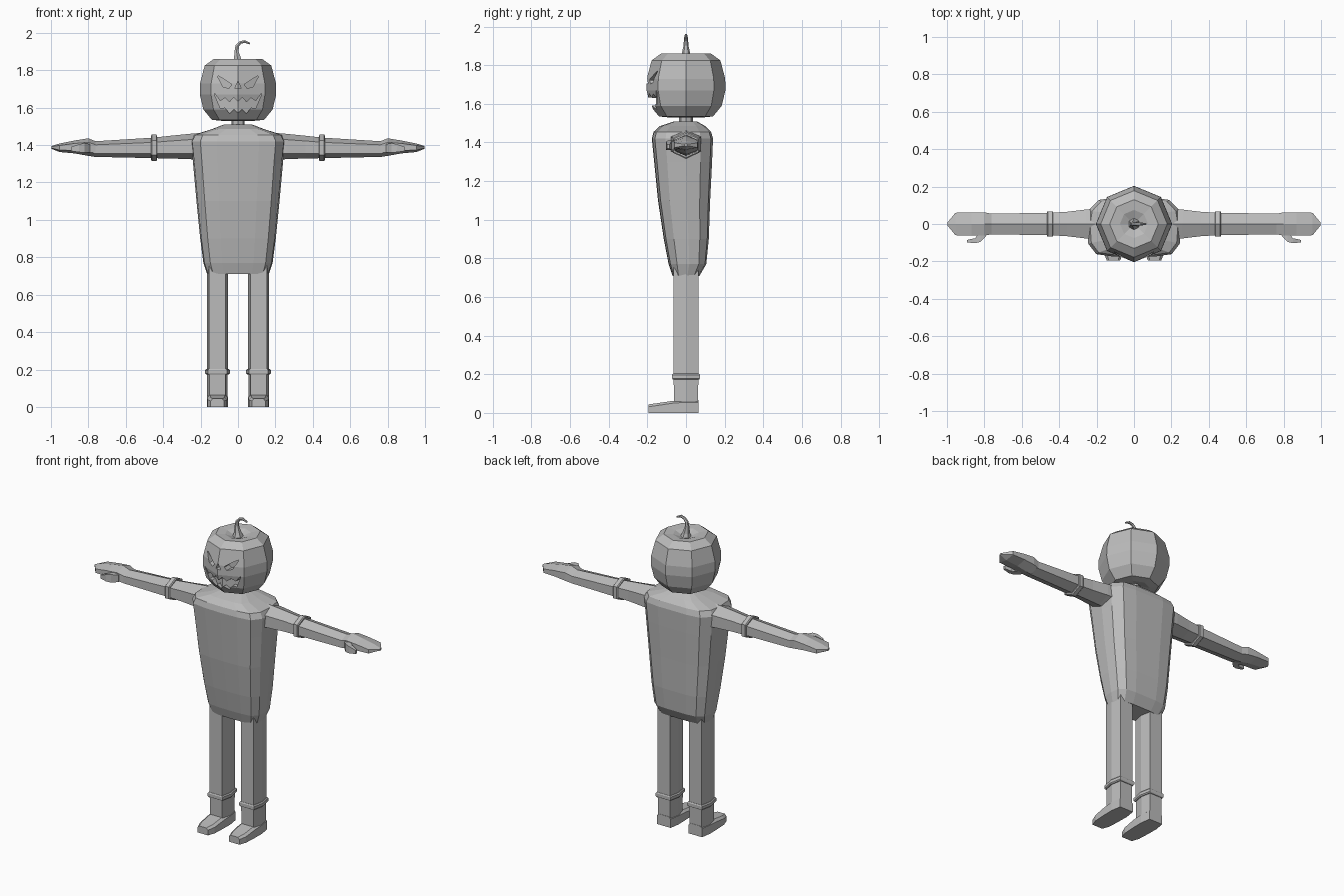
import bpy, bmesh
from math import sin, cos, pi
from mathutils import Vector

cube = bpy.data.objects.get("Cube")
if cube:
    bpy.data.objects.remove(cube)

GREY = (0.5, 0.5, 0.5, 1)
mat = bpy.data.materials.new("plain grey")
mat.use_nodes = True
mat.diffuse_color = GREY
mat.node_tree.nodes["Principled BSDF"].inputs["Base Color"].default_value = GREY


def loft(name, rings, mirror=False):
    """Skin a list of equal-length rings and cap both ends."""
    bm = bmesh.new()
    rows = [[bm.verts.new(p) for p in ring] for ring in rings]
    n = len(rows[0])
    for a, b in zip(rows, rows[1:]):
        for i in range(n):
            j = (i + 1) % n
            bm.faces.new((a[i], a[j], b[j], b[i]))
    bm.faces.new(rows[0][::-1])
    bm.faces.new(rows[-1])
    bmesh.ops.recalc_face_normals(bm, faces=bm.faces)
    me = bpy.data.meshes.new(name)
    bm.to_mesh(me)
    bm.free()
    me.materials.append(mat)
    ob = bpy.data.objects.new(name, me)
    bpy.context.collection.objects.link(ob)
    if mirror:
        mod = ob.modifiers.new("Mirror", "MIRROR")
        mod.use_axis = (True, False, False)
    return ob


def polygon(n, r, z, cx=0.0):
    return [(cx + r * cos(2 * pi * i / n), r * sin(2 * pi * i / n), z) for i in range(n)]


# Torso: rounded-box sections (z, half width, front y, back y)
def torso_ring(z, w, front, back):
    mid, half = (front + back) / 2, (back - front) / 2
    shape = [(0, -1), (.45, -.98), (.8, -.9), (.97, -.55), (1, .1), (.95, .6), (.75, .93), (.4, 1)]
    shape += [(0, 1)] + [(-x, y) for x, y in shape[:0:-1]]
    return [(x * w, mid + y * half, z) for x, y in shape]


loft("torso", [torso_ring(*s) for s in (
    (.71, .165, -.07, .07), (.77, .185, -.09, .105), (.9, .202, -.115, .118),
    (1.1, .222, -.145, .125), (1.3, .24, -.165, .135), (1.42, .252, -.177, .14),
    (1.455, .235, -.168, .13), (1.485, .14, -.135, .1), (1.51, .075, -.06, .055))])
loft("neck", [polygon(8, r, z) for r, z in ((.05, 1.48), (.036, 1.51), (.036, 1.56))])


# Arms: hexagons with a ridge along the top and bottom (x, half depth, bottom, top)
def arm_ring(x, d, lo, hi):
    m, q = (lo + hi) / 2, (hi - lo) * .27
    return [(x, 0, hi), (x, d, m + q), (x, d, m - q), (x, 0, lo), (x, -d, m - q), (x, -d, m + q)]


loft("arm", [arm_ring(*s) for s in (
    (.2, .08, 1.32, 1.465), (.26, .077, 1.325, 1.46), (.36, .065, 1.328, 1.45),
    (.45, .06, 1.33, 1.44), (.77, .055, 1.337, 1.42))], True)
loft("cuff_band", [arm_ring(*s) for s in (
    (.432, .064, 1.322, 1.448), (.437, .068, 1.315, 1.456),
    (.461, .068, 1.315, 1.456), (.466, .064, 1.322, 1.448))], True)
loft("hand", [arm_ring(*s) for s in (
    (.76, .055, 1.337, 1.42), (.8, .062, 1.342, 1.436), (.87, .062, 1.355, 1.425),
    (.955, .06, 1.363, 1.408), (.997, .008, 1.38, 1.395))], True)
loft("thumb", [[(x, y0, z0), (x, y1, z0), (x, y1, z1), (x, y0, z1)] for x, y0, y1, z0, z1 in (
    (.79, -.065, -.04, 1.36, 1.405), (.82, -.095, -.04, 1.36, 1.41),
    (.85, -.103, -.076, 1.362, 1.405), (.892, -.098, -.085, 1.368, 1.39))], True)


# Legs: hexagons with a ridge on each side
def leg_ring(z, w, d):
    return [(.11 + x * w, y * d, z) for x, y in
            ((1, 0), (.78, 1), (-.78, 1), (-1, 0), (-.78, -1), (.78, -1))]


loft("leg", [leg_ring(z, .057, .066) for z in (.19, .78)], True)
loft("boot_band", [leg_ring(*s) for s in (
    (.173, .06, .068), (.179, .066, .072), (.197, .066, .072), (.203, .06, .068))], True)
loft("boot_shaft", [leg_ring(.03, .057, .063), leg_ring(.06, .055, .062), leg_ring(.18, .055, .064)], True)
loft("foot", [[(.11 - w, y, 0), (.11 + w, y, 0), (.11 + w, y, h), (.11 + w * .7, y, h + .012),
               (.11 - w * .7, y, h + .012), (.11 - w, y, h)] for y, w, h in (
    (.064, .047, .055), (0, .057, .055), (-.07, .056, .05), (-.15, .052, .038), (-.195, .036, .032))], True)

# Pumpkin head with eight segments and a dipped crown
head = loft("pumpkin_head", [polygon(8, r, z) for r, z in (
    (.03, 1.545), (.09, 1.53), (.14, 1.535), (.185, 1.59), (.204, 1.67), (.203, 1.73),
    (.178, 1.825), (.13, 1.86), (.075, 1.855), (.025, 1.835))])


# Carved face: cutters whose back wall follows the front facets
def carve(columns):
    cutter = loft("face_cutter", [[(x, -.3, lo), (x, -.3, hi), (x, back, hi), (x, back, lo)]
                                  for x, lo, hi in columns for back in [-.155 + .42 * abs(x)]])
    cutter.hide_render = True
    mod = head.modifiers.new("Carve", "BOOLEAN")
    mod.operation, mod.solver, mod.object = "DIFFERENCE", "EXACT", cutter
    dg = bpy.context.evaluated_depsgraph_get()
    carved = bpy.data.meshes.new_from_object(head.evaluated_get(dg))
    head.modifiers.clear()
    head.data = carved
    bpy.data.objects.remove(cutter)


for side in (-1, 1):
    carve([(side * x, lo, hi) for x, lo, hi in (
        (.036, 1.72, 1.726), (.05, 1.703, 1.735), (.08, 1.712, 1.755), (.108, 1.764, 1.772))])
carve([(-.016, 1.702, 1.706), (0, 1.706, 1.742), (.016, 1.702, 1.706)])
half_mouth = [(.022, 1.592, 1.655), (.045, 1.568, 1.63), (.07, 1.6, 1.652),
              (.095, 1.598, 1.636), (.125, 1.668, 1.676)]
carve([(-x, lo, hi) for x, lo, hi in half_mouth[::-1]] + [(0, 1.572, 1.632)] + half_mouth)

# Curled stem, tapering along its path
path = [Vector((x, 0, z)) for x, z in ((0, 1.83), (-.002, 1.86), (-.008, 1.9), (-.004, 1.93),
                                       (.012, 1.948), (.035, 1.954), (.064, 1.942))]
radii = (.034, .022, .013, .011, .009, .008, .005)
rings = []
for i, (p, r) in enumerate(zip(path, radii)):
    t = (path[min(i + 1, len(path) - 1)] - path[max(i - 1, 0)]).normalized()
    u, v = Vector((0, 1, 0)), t.cross(Vector((0, 1, 0)))
    rings.append([p + r * (cos(k * pi / 3) * u + sin(k * pi / 3) * v) for k in range(6)])
loft("stem", rings)
